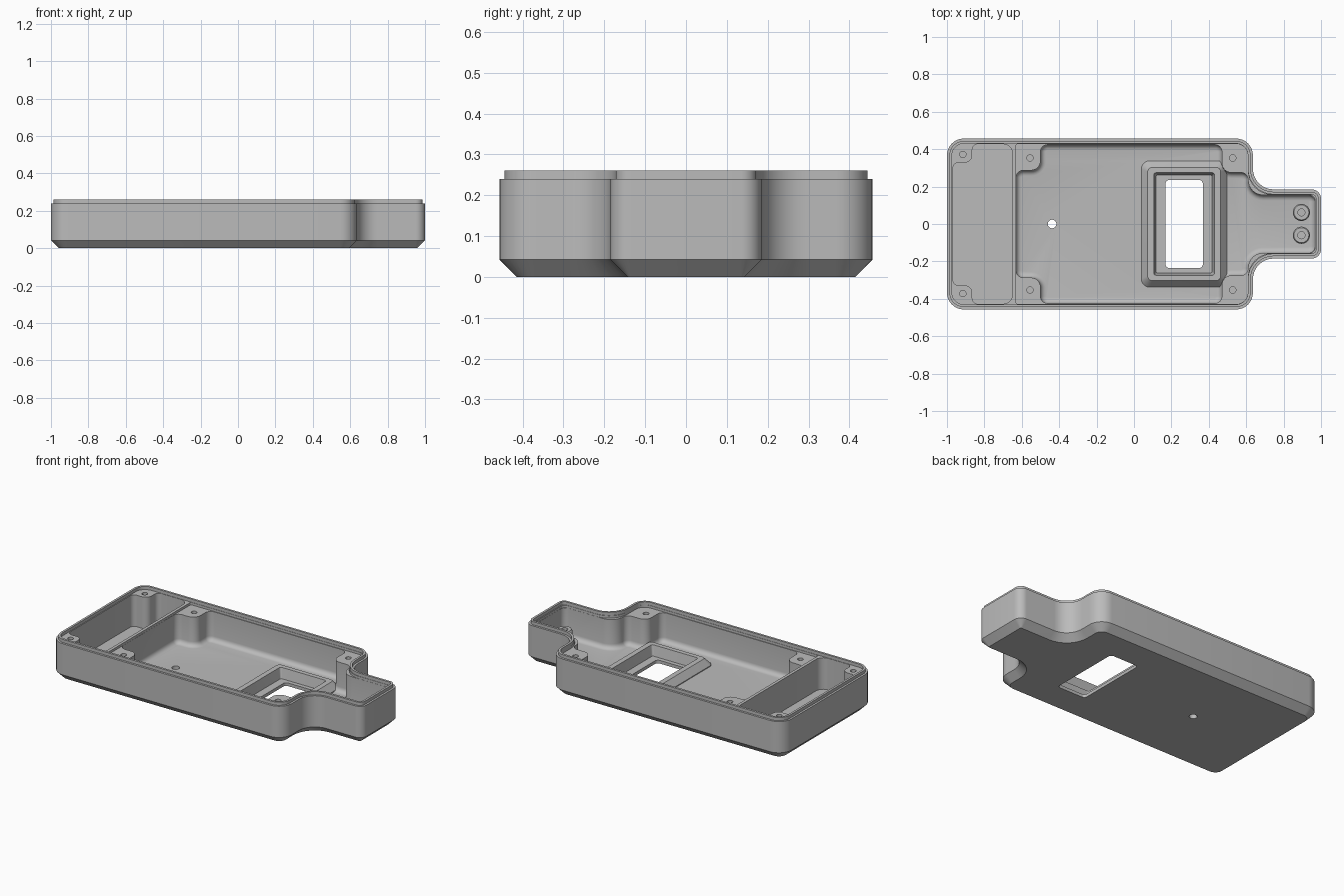
import bpy
import bmesh
from math import sin, cos, pi
from mathutils import Vector

default = bpy.data.objects.get("Cube")
if default:
    bpy.data.objects.remove(default)

grey = bpy.data.materials.new("plain grey")
grey.use_nodes = True
colour = (0.5, 0.5, 0.5, 1)
grey.diffuse_color = colour
grey.node_tree.nodes["Principled BSDF"].inputs["Base Color"].default_value = colour


def outline(corners, inset=0.0, steps=8):
    """Rounded right-angled outline, given as (x, y, radius) corners, shrunk by inset."""
    points = []
    n = len(corners)
    for i, (x, y, radius) in enumerate(corners):
        v = Vector((x, y))
        d_in = (v - Vector(corners[i - 1][:2])).normalized()
        d_out = (Vector(corners[(i + 1) % n][:2]) - v).normalized()
        convex = d_in.x * d_out.y - d_in.y * d_out.x > 0
        r = max(radius - inset if convex else radius + inset, 0.003)
        for d in (d_in, d_out):
            v = v + Vector((-d.y, d.x)) * inset
        centre = v - d_in * r + d_out * r
        for k in range(steps + 1):
            t = pi / 2 * k / steps
            points.append(centre + r * (d_in * sin(t) - d_out * cos(t)))
    return points


def mirrored(half):
    return half + [(x, -y, r) for x, y, r in reversed(half)]


def rect(x, hx, hy, r):
    return outline(mirrored([(x + hx, hy, r), (x - hx, hy, r)]))


def circle(x, y, r, sides=24):
    return [Vector((x + r * cos(2 * pi * k / sides), y + r * sin(2 * pi * k / sides)))
            for k in range(sides)]


def loft(name, rings, closed=False):
    """Skin a stack of (points, z) rings; cap the ends or join last to first."""
    bm = bmesh.new()
    loops = [[bm.verts.new((p.x, p.y, z)) for p in pts] for pts, z in rings]
    pairs = list(zip(loops, loops[1:]))
    if closed:
        pairs.append((loops[-1], loops[0]))
    else:
        bm.faces.new(loops[0])
        bm.faces.new(loops[-1])
    for a, b in pairs:
        for i in range(len(a)):
            j = (i + 1) % len(a)
            bm.faces.new((a[i], a[j], b[j], b[i]))
    bmesh.ops.recalc_face_normals(bm, faces=bm.faces)
    mesh = bpy.data.meshes.new(name)
    bm.to_mesh(mesh)
    bm.free()
    mesh.materials.append(grey)
    obj = bpy.data.objects.new(name, mesh)
    bpy.context.collection.objects.link(obj)
    return obj


def combine(target, tool, operation="DIFFERENCE"):
    tool.hide_render = True
    mod = target.modifiers.new(tool.name, "BOOLEAN")
    mod.operation = operation
    mod.solver = "EXACT"
    mod.object = tool
    bpy.context.view_layer.objects.active = target
    bpy.ops.object.modifier_apply(modifier=mod.name)
    bpy.data.objects.remove(tool)


FLOOR, LEDGE, TOP = 0.04, 0.24, 0.26
ABOVE = 0.3

# Outer body with chamfered base and stepped lip
body_plan = mirrored([(1, 0.185, 0.05), (0.636, 0.185, 0.11),
                      (0.636, 0.457, 0.09), (-1, 0.457, 0.09)])
body = loft("case_body", [(outline(body_plan, d), z) for d, z in (
    (0.042, 0), (0, 0.042), (0, LEDGE), (0.013, LEDGE), (0.013, TOP))])

# Opening inside the lip
combine(body, loft("lip_cutter", [(outline(body_plan, 0.027), z) for z in (LEDGE, ABOVE)]))

# Small end compartment, leaving two corner bosses
end_plan = mirrored([(-0.65, 0.427, 0.05), (-0.865, 0.427, 0.03),
                     (-0.865, 0.328, 0.04), (-0.968, 0.328, 0.03)])
combine(body, loft("end_cutter", [(outline(end_plan), z) for z in (FLOOR, ABOVE)]))

# Main compartment with filleted floor, leaving four bosses
main_plan = mirrored([(0.967, 0.155, 0.036), (0.61, 0.155, 0.08), (0.61, 0.275, 0.038),
                      (0.47, 0.275, 0.05), (0.47, 0.424, 0.038), (-0.5, 0.424, 0.038),
                      (-0.5, 0.287, 0.05), (-0.63, 0.287, 0.038)])
fillet = 0.03
profile = [(fillet * (1 - sin(t)), FLOOR + fillet * (1 - cos(t)))
           for t in (pi / 2 * k / 5 for k in range(6))]
rings = [(outline(main_plan, d), z) for d, z in profile]
rings.append((outline(main_plan), ABOVE))
combine(body, loft("main_cutter", rings))

# Space above the main bosses
upper_plan = mirrored([(0.968, 0.156, 0.03), (0.609, 0.156, 0.13),
                       (0.609, 0.428, 0.062), (-0.631, 0.428, 0.01)])
combine(body, loft("upper_cutter", [(outline(upper_plan), z) for z in (0.225, ABOVE)]))

# Raised bevelled frame around the window, its pocket and the opening
WX = 0.268
combine(body, loft("window_frame", [(rect(WX, 0.229, 0.338, 0.045), 0.03),
                                    (rect(WX, 0.229, 0.338, 0.045), 0.045),
                                    (rect(WX, 0.195, 0.303, 0.025), 0.085)]), "UNION")
combine(body, loft("pocket_cutter", [(rect(WX, 0.15, 0.262, 0.01), 0.02),
                                     (rect(WX, 0.163, 0.275, 0.012), 0.09)]))
combine(body, loft("window_cutter", [(rect(WX, 0.1, 0.235, 0.02), z) for z in (-0.1, 0.1)]))

# Floor hole and screw holes
combine(body, loft("floor_hole", [(circle(-0.438, 0, 0.023), z) for z in (-0.1, 0.1)]))
for x, y in ((-0.915, 0.372), (-0.556, 0.353), (0.528, 0.353)):
    for side in (-1, 1):
        combine(body, loft("screw_hole", [(circle(x, side * y, 0.017), z) for z in (0.1, ABOVE)]))

# Hollow posts in the neck
posts = []
for y in (0.062, -0.06):
    posts.append(loft("neck_post", [(circle(0.895, y, r), z) for r, z in (
        (0.046, 0.03), (0.046, 0.13), (0.04, 0.14), (0.019, 0.14), (0.019, 0.03))], closed=True))

# Smooth curved walls, keep hard edges
bpy.ops.object.select_all(action="DESELECT")
for obj in [body] + posts:
    obj.select_set(True)
bpy.context.view_layer.objects.active = body
bpy.ops.object.shade_smooth_by_angle(angle=pi / 7)
